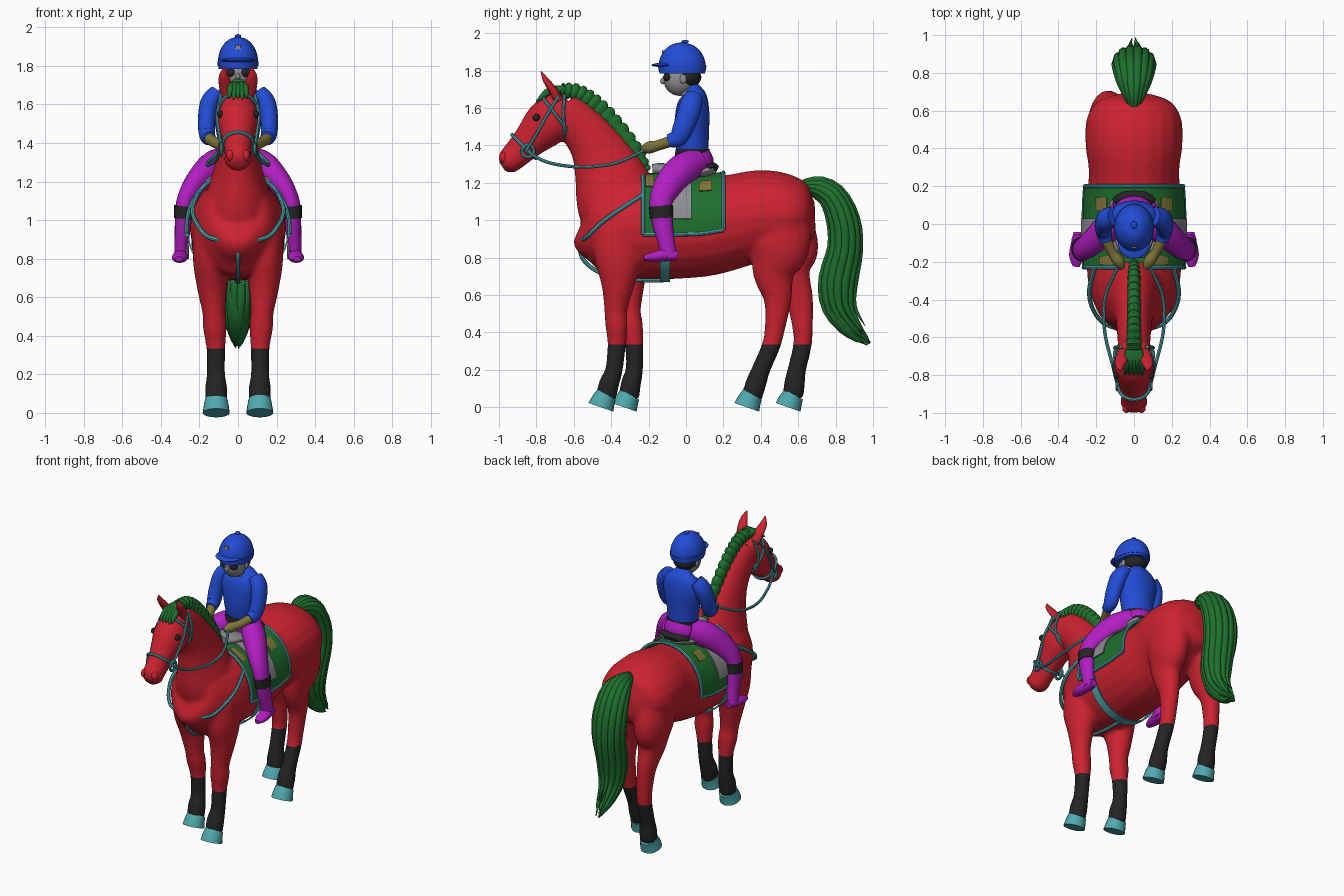
import bpy, bmesh, math, random
from mathutils import Vector

random.seed(4)
if "Cube" in bpy.data.objects:
    bpy.data.objects.remove(bpy.data.objects["Cube"])


def material(name, *rgb):
    lin = [(c / 255 / 12.92 if c < 11 else ((c / 255 + .055) / 1.055) ** 2.4) for c in rgb] + [1]
    m = bpy.data.materials.new(name)
    m.use_nodes = True
    m.diffuse_color = lin
    m.node_tree.nodes["Principled BSDF"].inputs["Base Color"].default_value = lin
    return m


red = material("red_coat", 204, 34, 48)
green = material("green_hair", 30, 112, 46)
blue = material("blue_jacket", 34, 76, 214)
magenta = material("magenta_breeches", 178, 30, 194)
teal = material("teal_tack", 80, 170, 176)
black = material("black", 36, 36, 36)
grey = material("grey", 142, 142, 146)
olive = material("olive", 128, 118, 58)


# --- helpers -------------------------------------------------------------
def dense(secs, n=6):
    """Smoothly resample sections (x, y, z, width radius, depth radius)."""
    P, out = [Vector(s) for s in secs], []
    for i in range(len(P) - 1):
        a, b, c, d = P[max(i - 1, 0)], P[i], P[i + 1], P[min(i + 2, len(P) - 1)]
        for k in range(n):
            t = k / n
            out.append((b * 2 + (c - a) * t + (a * 2 - b * 5 + c * 4 - d) * t * t
                        + (b * 3 - a - c * 3 + d) * t ** 3) * .5)
    return out + [P[-1]]


def ring(D, i, off=0, sides=20):
    """Points of the elliptical cross-section at dense section i."""
    t = Vector((D[min(i + 1, len(D) - 1)] - D[max(i - 1, 0)])[:3]).normalized()
    u = Vector((1, 0, 0)) - t * t.x
    u.normalize()
    v = u.cross(t)
    c, ru, rv = Vector(D[i][:3]), D[i][3] + off, D[i][4] + off
    angles = [math.tau * k / sides for k in range(sides)]
    return [c + u * (math.cos(a) * ru) + v * (math.sin(a) * rv) for a in angles]


def finish(name, bm, mat):
    bmesh.ops.recalc_face_normals(bm, faces=bm.faces)
    me = bpy.data.meshes.new(name)
    bm.to_mesh(me)
    bm.free()
    ob = bpy.data.objects.new(name, me)
    bpy.context.collection.objects.link(ob)
    me.materials.append(mat)
    return ob


def loft(name, mat, *parts, n=6, sides=20):
    bm = bmesh.new()
    for secs in parts:
        D = dense(secs, n)
        R = [[bm.verts.new(p) for p in ring(D, i, 0, sides)] for i in range(len(D))]
        for a, b in zip(R, R[1:]):
            for k in range(sides):
                j = (k + 1) % sides
                bm.faces.new((a[k], a[j], b[j], b[k]))
        bm.faces.new(R[0])
        bm.faces.new(R[-1])
    return finish(name, bm, mat)


def mid(rows):
    return [(0, *r) for r in rows]


def flip(rows):
    return [(-r[0], *r[1:]) for r in rows]


def pair(name, mat, rows, **kw):
    loft("left_" + name, mat, rows, **kw)
    loft("right_" + name, mat, flip(rows), **kw)


def ball(name, mat, loc, size):
    bm = bmesh.new()
    bmesh.ops.create_uvsphere(bm, u_segments=24, v_segments=14, radius=1)
    for v in bm.verts:
        v.co = Vector([c * s + l for c, s, l in zip(v.co, size, loc)])
    return finish(name, bm, mat)


def strap(name, pts, r=.01, mat=teal, closed=False):
    pts = [Vector(p) for p in pts]
    if not closed:
        pts = dense(pts)
    cu = bpy.data.curves.new(name, "CURVE")
    cu.dimensions, cu.bevel_depth, cu.bevel_resolution = "3D", r, 2
    cu.use_fill_caps = True
    sp = cu.splines.new("POLY")
    sp.points.add(len(pts) - 1)
    for p, q in zip(sp.points, pts):
        p.co = (*q, 1)
    sp.use_cyclic_u = closed
    cu.materials.append(mat)
    bpy.context.collection.objects.link(bpy.data.objects.new(name, cu))


def straps(name, pts, r=.01, mat=teal):
    strap("left_" + name, pts, r, mat)
    strap("right_" + name, flip(pts), r, mat)


# --- horse body ----------------------------------------------------------
body = mid([(-.56, .98, .06, .08), (-.53, .97, .14, .17), (-.45, .97, .2, .25), (-.3, .96, .245, .27),
            (-.1, .96, .25, .275), (.1, .965, .25, .265), (.28, 1, .24, .25), (.42, 1.03, .257, .24),
            (.56, 1.03, .25, .21), (.65, 1.02, .19, .15), (.69, 1.02, .08, .08)])
neck = mid([(-.33, .98, .2, .22), (-.37, 1.12, .17, .22), (-.42, 1.27, .125, .185), (-.49, 1.41, .1, .14),
            (-.58, 1.52, .09, .12), (-.66, 1.58, .085, .11)])
head = mid([(-.62, 1.6, .07, .09), (-.67, 1.575, .09, .115), (-.745, 1.515, .108, .125), (-.84, 1.42, .082, .092),
            (-.91, 1.35, .068, .076), (-.955, 1.31, .07, .066), (-.985, 1.29, .035, .035)])
front_leg = [(.13, -.36, .95, .1, .13), (.14, -.36, .8, .095, .13), (.135, -.365, .65, .078, .088),
             (.125, -.375, .52, .06, .062), (.12, -.372, .44, .062, .06), (.115, -.37, .34, .05, .05),
             (.115, -.385, .2, .048, .047), (.113, -.41, .13, .058, .054), (.113, -.43, .05, .056, .056)]
hind_leg = [(.13, .5, 1, .11, .17), (.135, .5, .85, .105, .16), (.125, .47, .72, .08, .115),
            (.12, .49, .575, .058, .075), (.115, .475, .42, .05, .055), (.115, .455, .33, .048, .05),
            (.115, .4, .2, .048, .05), (.113, .375, .13, .058, .056), (.113, .35, .05, .056, .056)]


def set_back(rows, d):
    """The right leg of each pair stands further back towards the ground."""
    return flip([(x, y + d * max(0, 1 - z) ** .8, z, a, b) for x, y, z, a, b in rows])


legs = [front_leg, set_back(front_leg, .13), hind_leg, set_back(hind_leg, .23)]
raw = loft("raw_horse", red, body, neck, head, *legs)
mod = raw.modifiers.new("blend", "REMESH")
mod.mode, mod.voxel_size = "VOXEL", .014
mod = raw.modifiers.new("soften", "SMOOTH")
mod.iterations = 5
bpy.context.view_layer.update()
horse_mesh = bpy.data.meshes.new_from_object(raw.evaluated_get(bpy.context.evaluated_depsgraph_get()))
bpy.data.objects.remove(raw)
bm = bmesh.new()
bm.from_mesh(horse_mesh)
SOCK = .335
bmesh.ops.bisect_plane(bm, geom=bm.verts[:] + bm.edges[:] + bm.faces[:],
                       plane_co=(0, 0, SOCK), plane_no=(0, 0, 1))
for f in bm.faces:
    f.material_index = int(f.calc_center_median().z < SOCK)
horse = finish("horse", bm, red)
horse.data.materials.append(black)

# Hooves, ears, eyes
for i, rows in enumerate(legs):
    x, y = rows[-1][:2]
    loft(f"hoof_{i + 1}", teal, [(x, y - .025, 0, .07, .07), (x, y - .012, .035, .065, .064),
                                 (x, y + .005, .068, .059, .056)], n=2)
pair("ear", red, [(.055, -.68, 1.64, .03, .025), (.065, -.715, 1.7, .034, .022),
                  (.075, -.75, 1.75, .024, .016), (.07, -.775, 1.795, .003, .003)])
for s, side in ((1, "left"), (-1, "right")):
    ball(side + "_eye", black, (s * .093, -.8, 1.55), (.016, .02, .02))
    ball(side + "_nostril", red, (s * .04, -.975, 1.335), (.022, .025, .03))

# Mane, forelock, tail
mane = dense(mid([(-.21, 1.26, .022, .025), (-.27, 1.36, .03, .045), (-.37, 1.5, .032, .045),
                  (-.48, 1.61, .034, .05), (-.58, 1.68, .036, .045), (-.67, 1.695, .04, .035)]), 9)
for i, s in enumerate(mane):
    s[4] *= 1.1 - .28 * (i % 3 == 0)
    s[3] *= 1.1 - .2 * (i % 3 == 0)
loft("mane", green, mane, n=1)
for i in range(-2, 3):
    loft(f"forelock_{i + 3}", green, [(i * .008, -.64, 1.7, .02, .02), (i * .018, -.73, 1.69, .022, .022),
                                      (i * .023, -.8, 1.635 - .01 * (i % 2), .005, .005)], sides=10)
tail = dense(mid([(.59, 1.16, .03, .04), (.68, 1.18, .05, .045), (.78, 1.13, .085, .06), (.84, 1, .1, .075),
                  (.85, .85, .095, .08), (.81, .68, .08, .09), (.81, .54, .068, .08),
                  (.87, .43, .05, .055), (.93, .36, .02, .02)]), 3)
loft("tail_core", green, tail, n=1)
for k in range(14):
    cut = len(tail) - random.randint(0, 3)
    strand = []
    for i in range(1, cut):
        f = i / (cut - 1)
        r = .027 * min(1, f * 5, (1 - f) * 3 + .08)
        p = ring(tail, i, -.008, 14)[k] + Vector((0, .05 * f ** 6, -.02 * f ** 6))
        strand.append((*p, r, r))
    loft(f"tail_strand_{k + 1}", green, strand, n=1, sides=10)

# --- tack ----------------------------------------------------------------
barrel = dense(body, 12)


def surf(y, deg, off):
    """Point on the horse's barrel, pushed outward."""
    s = min(barrel, key=lambda d: abs(d[1] - y))
    a = math.radians(deg)
    return Vector((math.cos(a) * (s[3] + off), y, s[2] + math.sin(a) * (s[4] + off)))


def plate(name, mat, y0, y1, a0, a1, off, thick=.008, n=24):
    bm = bmesh.new()
    g = [[bm.verts.new(surf(y0 + (y1 - y0) * i / 10, a0 + (a1 - a0) * j / n, off)) for j in range(n + 1)]
         for i in range(11)]
    for i in range(10):
        for j in range(n):
            bm.faces.new((g[i][j], g[i + 1][j], g[i + 1][j + 1], g[i][j + 1]))
    ob = finish(name, bm, mat)
    m = ob.modifiers.new("thickness", "SOLIDIFY")
    m.thickness, m.offset = thick, 0


plate("saddle_pad", green, -.23, .2, -7, 187, .014, .012, 48)
for y, label in ((-.23, "front"), (.2, "rear")):
    strap(f"pad_{label}_edge", [surf(y, a, .017) for a in range(-7, 188, 6)], .011)
straps("pad_bottom_edge", [surf(-.23 + .043 * i, -7, .017) for i in range(11)], .011)
plate("girth", teal, -.14, -.085, -172, -8, .012)
for base, sign, side in ((0, 1, "left"), (180, -1, "right")):
    def span(name, mat, y0, y1, a0, a1, off):
        plate(f"{side}_{name}", mat, y0, y1, base + sign * a0, base + sign * a1, off)
    span("saddle_flap", grey, -.14, .03, 9, 80, .03)
    span("pad_front_patch", olive, -.215, -.17, 48, 72, .022)
    span("pad_rear_patch", olive, .07, .14, 42, 58, .022)
loft("saddle_seat", grey, mid([(-.18, 1.27, .05, .03), (-.12, 1.27, .09, .035), (0, 1.25, .12, .03),
                               (.1, 1.26, .13, .035), (.15, 1.28, .1, .03)]))
loft("cantle", black, mid([(.09, 1.265, .11, .025), (.14, 1.285, .11, .025), (.17, 1.275, .06, .015)]))
straps("stirrup_leather", [(.255, -.08, 1.12), (.262, -.11, 1), (.262, -.13, .8)], .007, grey)

breast = (0, -.572, .885)
straps("breast_strap", [surf(-.23, 38, .015), surf(-.35, 20, .018), surf(-.45, 4, .018),
                        surf(-.53, -18, .018), breast], .012)
strap("chest_strap", [breast, (0, -.55, .79), (0, -.45, .715), (0, -.3, .683), (0, -.12, .678)], .011)

skull = dense(head)
strap("crownpiece", ring(skull, 8, .006, 32), .009, closed=True)
strap("noseband", ring(skull, 20, .004, 32), .01, closed=True)
straps("cheek_strap", [(.085, -.68, 1.665), (.108, -.75, 1.55), (.1, -.8, 1.46), (.086, -.855, 1.37)], .009)
straps("throat_strap", [(.07, -.65, 1.67), (.102, -.655, 1.57), (.08, -.65, 1.47), (0, -.645, 1.425)], .009)
straps("rein", [(.085, -.85, 1.37), (.115, -.74, 1.31), (.155, -.57, 1.285), (.155, -.4, 1.3),
                (.11, -.28, 1.345), (.07, -.21, 1.385)], .009)
for s, side in ((1, "left"), (-1, "right")):
    circle = [math.tau * k / 20 for k in range(20)]
    strap(side + "_bit_ring", [(s * .088, -.845 + .032 * math.cos(a), 1.37 + .032 * math.sin(a))
                               for a in circle], .009, closed=True)

# --- rider ---------------------------------------------------------------
loft("jacket", blue, [(0, .035, 1.37, .1, .085), (0, .03, 1.47, .115, .093), (0, .035, 1.58, .138, .09),
                      (0, .04, 1.65, .125, .075), (0, .03, 1.69, .075, .055), (0, .015, 1.71, .04, .04)])
loft("belt", black, [(0, .035, 1.345, .108, .095), (0, .035, 1.38, .104, .09)], n=2)
loft("breeches_seat", magenta, [(0, .06, 1.25, .09, .08), (0, .05, 1.3, .115, .1), (0, .035, 1.36, .1, .09)])
pair("sleeve", blue, [(.105, .04, 1.66, .045, .05), (.145, .025, 1.61, .05, .06), (.162, -.005, 1.52, .046, .057),
                      (.16, -.04, 1.445, .042, .05), (.148, -.09, 1.425, .034, .036)])
pair("glove", olive, [(.152, -.075, 1.425, .029, .03), (.115, -.15, 1.4, .026, .028),
                      (.08, -.2, 1.388, .03, .032), (.06, -.235, 1.375, .014, .016)])
pair("breeches_leg", magenta, [(.06, .06, 1.31, .07, .075), (.14, -.02, 1.27, .075, .085),
                               (.225, -.1, 1.18, .06, .075), (.275, -.135, 1.09, .046, .06),
                               (.285, -.125, .98, .043, .055), (.293, -.105, .88, .036, .045),
                               (.296, -.09, .8, .036, .042)])
pair("leg_band", black, [(.28, -.134, 1.075, .051, .064), (.283, -.13, 1.01, .049, .061)], n=2)
pair("boot", magenta, [(.295, -.045, .81, .025, .025), (.297, -.1, .815, .036, .034),
                       (.303, -.17, .805, .04, .027), (.306, -.225, .798, .018, .014)])

ball("rider_face", grey, (0, -.035, 1.755), (.072, .086, .09))
ball("rider_nose", grey, (0, -.122, 1.745), (.012, .016, .018))
loft("rider_neck", grey, [(0, .01, 1.67, .045, .045), (0, 0, 1.74, .045, .05)], n=2)
ball("rider_hair", black, (0, .012, 1.765), (.078, .07, .055))
for s, side in ((1, "left"), (-1, "right")):
    ball(side + "_goggle", black, (s * .035, -.1, 1.765), (.03, .022, .022))
    ball(side + "_rider_ear", grey, (s * .076, -.015, 1.755), (.01, .018, .025))
loft("helmet", blue, [(0, -.02, 1.785, .1, .122), (0, -.02, 1.84, .103, .125), (0, -.018, 1.895, .086, .104),
                      (0, -.016, 1.935, .05, .062), (0, -.015, 1.95, .01, .012)])
loft("helmet_band", blue, [(0, -.02, 1.8, .105, .127), (0, -.02, 1.825, .107, .129)], n=1)
ball("helmet_peak", blue, (0, -.1, 1.83), (.085, .085, .013))
ball("helmet_button", blue, (0, -.005, 1.955), (.016, .02, .01))
plate_bm = bmesh.new()
bmesh.ops.create_cube(plate_bm, size=.028)
for v in plate_bm.verts:
    v.co = Vector((v.co.x, v.co.y * .3 - .125, v.co.z + 1.895))
finish("helmet_badge", plate_bm, grey)

# Smooth shading with sharp edges kept
bpy.ops.object.select_all(action="DESELECT")
for ob in bpy.context.collection.objects:
    if ob.type in {"MESH", "CURVE"}:
        ob.select_set(True)
        bpy.context.view_layer.objects.active = ob
bpy.ops.object.convert(target="MESH")
bpy.ops.object.shade_smooth_by_angle(angle=math.radians(40))
